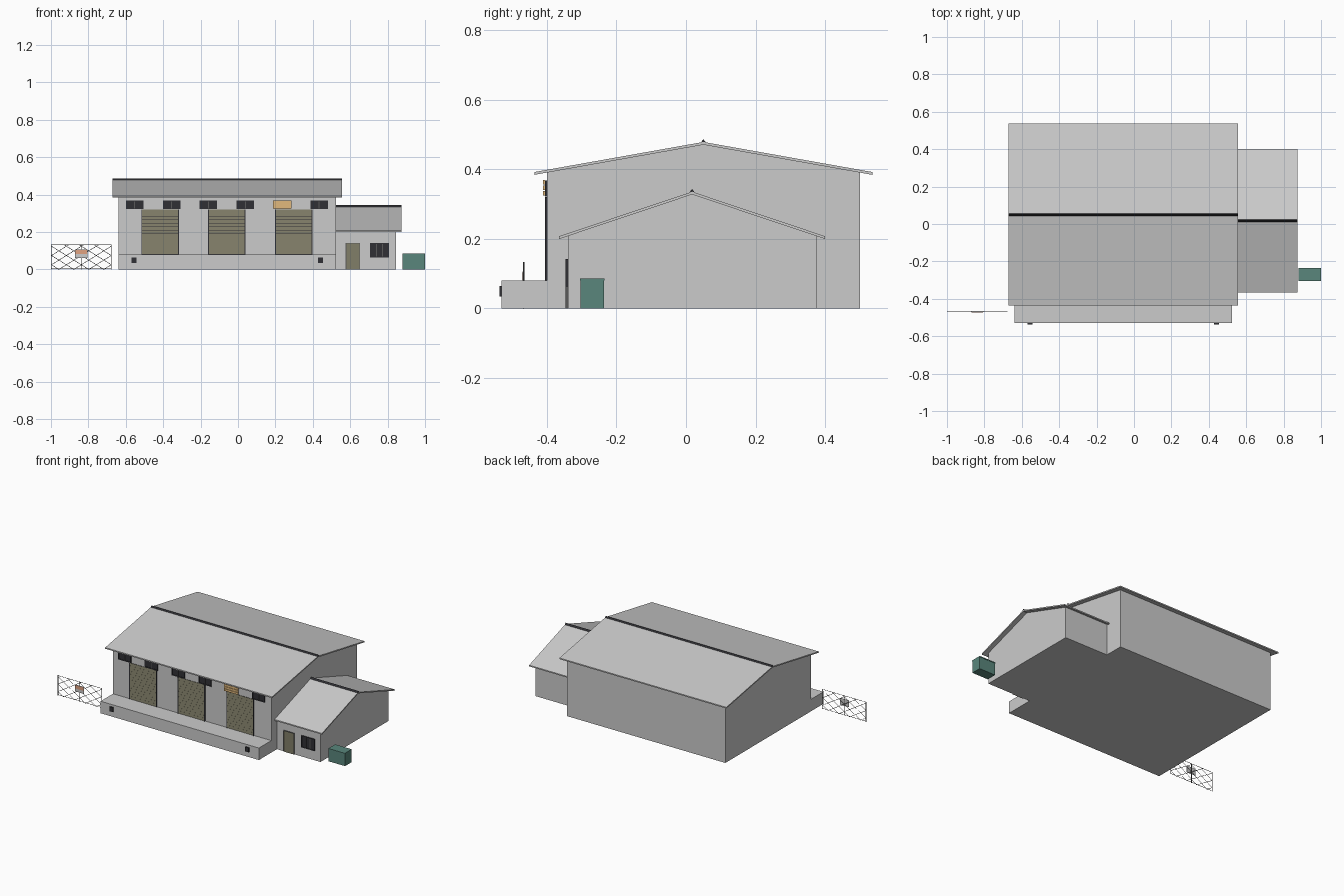
import bpy, math
from mathutils import Vector

if "Cube" in bpy.data.objects:
    bpy.data.objects.remove(bpy.data.objects["Cube"])


def material(name, rgb):
    m = bpy.data.materials.new(name)
    m.diffuse_color = (*rgb, 1)
    m.use_nodes = True
    m.node_tree.nodes["Principled BSDF"].inputs["Base Color"].default_value = m.diffuse_color
    return m


DARK = material("dark_metal", (0.03, 0.03, 0.035))
FRAME = material("frame_grey", (0.10, 0.10, 0.10))
OLIVE = material("olive_paint", (0.22, 0.21, 0.14))
GREEN = material("green_paint", (0.10, 0.24, 0.20))
WOOD = material("wood", (0.75, 0.48, 0.2))
ORANGE = material("sign_orange", (0.75, 0.36, 0.22))


def mesh(name, verts, faces, mat=None):
    me = bpy.data.meshes.new(name)
    me.from_pydata(verts, [], faces)
    ob = bpy.data.objects.new(name, me)
    bpy.context.collection.objects.link(ob)
    if mat:
        me.materials.append(mat)
    return ob


def prism(name, x0, x1, profile, mat=None):
    """Extrude a counter-clockwise (y, z) profile along x."""
    n = len(profile)
    verts = [(x, y, z) for x in (x0, x1) for y, z in profile]
    faces = [tuple(range(n))[::-1], tuple(range(n, 2 * n))]
    faces += [(i, (i + 1) % n, n + (i + 1) % n, n + i) for i in range(n)]
    return mesh(name, verts, faces, mat)


def box(name, x0, x1, y0, y1, z0, z1, mat=None):
    return prism(name, x0, x1, [(y0, z0), (y1, z0), (y1, z1), (y0, z1)], mat)


def bar(name, a, b, r, mat, sides=6):
    """Thin round bar between two points."""
    a, b = Vector(a), Vector(b)
    bpy.ops.mesh.primitive_cylinder_add(vertices=sides, radius=r, depth=(b - a).length,
                                        location=(a + b) / 2)
    ob = bpy.context.object
    ob.name = name
    ob.rotation_euler = (b - a).to_track_quat('Z', 'Y').to_euler()
    ob.data.materials.append(mat)
    return ob


def gable_roof(name, wall_x, roof_x, yc, half_wall, half_eave, apex, slope, t):
    """Gable infill, folded roof slab and ridge cap."""
    zw = apex - slope * half_wall
    ze = apex - slope * half_eave
    prism(name + "_gable", *wall_x, [(yc - half_wall, zw), (yc + half_wall, zw), (yc, apex)])
    prism(name + "_roof", *roof_x, [(yc - half_eave, ze), (yc, apex), (yc + half_eave, ze),
                                    (yc + half_eave, ze + t), (yc, apex + t),
                                    (yc - half_eave, ze + t)])
    top = apex + t
    prism(name + "_ridge_cap", *roof_x, [(yc - 0.008, top - 0.003), (yc + 0.008, top - 0.003),
                                         (yc, top + 0.008)], DARK)
    return zw


def window(name, x0, x1, z0, z1, y, panes):
    """Dark glass with frame and mullions, standing on wall plane y."""
    f = 0.005
    box(name + "_glass", x0, x1, y - 0.003, y + 0.003, z0, z1, DARK)
    for i, z in enumerate((z0, z1 - f)):
        box(f"{name}_rail_{i}", x0, x1, y - 0.006, y, z, z + f, DARK)
    for i in range(panes + 1):
        x = x0 + (x1 - x0 - f) * i / panes
        inner = 0 < i < panes
        box(f"{name}_mullion_{i}", x, x + f, y - 0.006, y, z0, z1, FRAME if inner else DARK)


# Main hall on its loading platform
FY = -0.40
box("loading_platform", -0.64, 0.525, -0.53, 0.50, 0, 0.08)
hall_top = gable_roof("hall", (-0.64, 0.525), (-0.672, 0.556), 0.05, 0.45, 0.486,
                      0.471, 0.178, 0.008)
box("hall_walls", -0.64, 0.525, FY, 0.50, 0.08, hall_top)

# Side annex
annex_top = gable_roof("annex", (0.525, 0.845), (0.525, 0.874), 0.0175, 0.3575, 0.383,
                       0.328, 0.335, 0.008)
box("annex_walls", 0.525, 0.845, -0.34, 0.375, 0, annex_top)

# Roller shutters with overlapping slats
for d, xc in enumerate((-0.417, -0.0605, 0.298)):
    x0, x1 = xc - 0.098, xc + 0.098
    box(f"shutter_back_{d}", x0, x1, FY - 0.002, FY + 0.002, 0.08, 0.32, DARK)
    for x in (x0 - 0.002, x1 - 0.002):
        box(f"shutter_guide_{d}", x, x + 0.005, FY - 0.006, FY, 0.08, 0.32, DARK)
    n, h = 13, 0.24 / 13
    for i in range(n):
        z = 0.08 + i * h
        prism(f"shutter_slat_{d}_{i}", x0, x1,
              [(FY - 0.005, z + 0.0015), (FY, z + 0.0015), (FY, z + h),
               (FY - 0.003, z + h)], OLIVE)

# High windows, one of them boarded up
for i in range(6):
    xc = -0.5525 + 0.1972 * i
    window(f"high_window_{i}", xc - 0.047, xc + 0.047, 0.322, 0.368, FY, 2)
    if i == 4:
        for k in range(3):
            z = 0.325 + k * 0.0155
            box(f"board_{k}", xc - 0.05, xc + 0.05, FY - 0.011, FY - 0.006, z, z + 0.0135, WOOD)

# Annex door and barred window
box("annex_door", 0.579, 0.65, -0.345, -0.338, 0, 0.138, OLIVE)
for x in (0.576, 0.65):
    box("door_jamb", x, x + 0.003, -0.346, -0.338, 0, 0.141, FRAME)
box("door_head", 0.576, 0.653, -0.346, -0.338, 0.138, 0.141, FRAME)
window("annex_window", 0.706, 0.806, 0.063, 0.142, -0.34, 3)

# Dock bumpers
for x in (-0.557, 0.442):
    box("dock_bumper", x - 0.013, x + 0.013, -0.537, -0.529, 0.035, 0.065, DARK)

# Green service cabinet
box("service_cabinet", 0.88, 1.0, -0.303, -0.236, 0, 0.082, GREEN)
box("cabinet_lid", 0.879, 1.0, -0.305, -0.234, 0.08, 0.086, GREEN)

# Wire fence panel with warning sign
X0, X1, H, Y = -0.998, -0.677, 0.131, -0.467
for i in range(3):
    x = X0 + (X1 - X0) * i / 2
    bar(f"fence_post_{i}", (x, Y, 0), (x, Y, 0.133), 0.002, FRAME)
bar("fence_top_rail", (X0, Y, H), (X1, Y, H), 0.0014, FRAME)
bar("fence_bottom_rail", (X0, Y, 0.004), (X1, Y, 0.004), 0.0014, FRAME)
slope, step, run = 0.62, 0.08, X1 - X0
for i in range(-2, 5):
    a = i * step - 0.04
    t0, t1 = max(0, a), min(run, a + H / slope)
    if t1 - t0 < 0.02:
        continue
    for s, base in ((1, X0), (-1, X1)):
        bar("fence_wire", (base + s * t0, Y, (t0 - a) * slope),
            (base + s * t1, Y, (t1 - a) * slope), 0.0013, FRAME, 4)
box("warning_sign", -0.871, -0.804, Y - 0.004, Y - 0.002, 0.062, 0.107)
box("warning_stripe", -0.868, -0.807, Y - 0.005, Y - 0.003, 0.082, 0.104, ORANGE)
